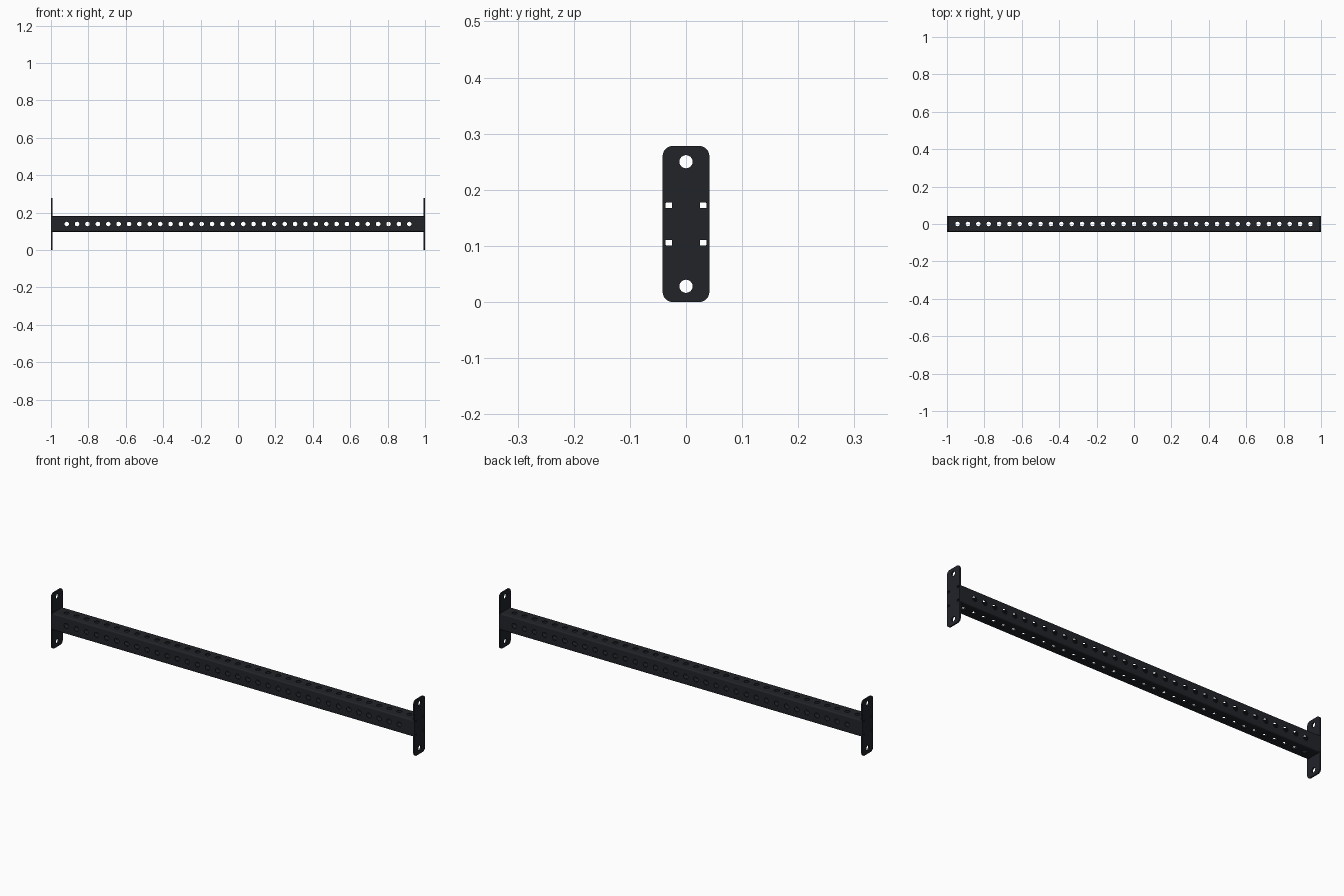
import bpy, bmesh, math
from mathutils import Matrix, Vector

if "Cube" in bpy.data.objects:
    bpy.data.objects.remove(bpy.data.objects["Cube"])

W, H = 0.0832, 0.278        # plate width and height
ZC = H / 2                  # beam axis height
T = 0.007                   # plate thickness
PITCH, R = 0.0555, 0.0122   # hole pitch and radius

paint = bpy.data.materials.new("black_paint")
paint.diffuse_color = (0.015, 0.017, 0.022, 1)
paint.use_nodes = True
paint.node_tree.nodes["Principled BSDF"].inputs["Base Color"].default_value = paint.diffuse_color


def make_object(name, bm):
    bmesh.ops.recalc_face_normals(bm, faces=bm.faces)
    mesh = bpy.data.meshes.new(name)
    bm.to_mesh(mesh)
    bm.free()
    mesh.materials.append(paint)
    ob = bpy.data.objects.new(name, mesh)
    bpy.context.collection.objects.link(ob)
    return ob


def rounded_rect(w, h, r, seg):
    """Closed (y, z) outline with arc corners."""
    pts = []
    for k, (sy, sz) in enumerate([(1, 1), (-1, 1), (-1, -1), (1, -1)]):
        for i in range(seg + 1):
            a = (k + i / seg) * math.pi / 2
            pts.append((sy * (w / 2 - r) + r * math.cos(a),
                        sz * (h / 2 - r) + r * math.sin(a)))
    return pts


def ring(bm, pts, x):
    return [bm.verts.new((x, y, ZC + z)) for y, z in pts]


def bridge(bm, a, b):
    for i in range(len(a)):
        j = (i + 1) % len(a)
        bm.faces.new((a[i], a[j], b[j], b[i]))


def add_hole(bm, centre, axis, depth, radius=R):
    rot = Vector((0, 0, 1)).rotation_difference(Vector(axis)).to_matrix().to_4x4()
    bmesh.ops.create_cone(bm, cap_ends=True, segments=24, radius1=radius, radius2=radius,
                          depth=depth, matrix=Matrix.Translation(centre) @ rot)


def cut(ob, bm):
    cutter = make_object("hole_cutter", bm)
    cutter.hide_render = True
    mod = ob.modifiers.new("holes", 'BOOLEAN')
    mod.operation, mod.solver, mod.object = 'DIFFERENCE', 'EXACT', cutter
    bpy.ops.object.select_all(action='DESELECT')
    bpy.context.view_layer.objects.active = ob
    ob.select_set(True)
    bpy.ops.object.modifier_apply(modifier=mod.name)
    bpy.data.objects.remove(cutter)
    bpy.ops.object.shade_smooth_by_angle(angle=math.radians(35))
    wn = ob.modifiers.new("weighted", 'WEIGHTED_NORMAL')
    wn.keep_sharp = True


# Hollow square beam
bm = bmesh.new()
wall, xe = 0.0035, 1 - T
outer = rounded_rect(W, W, 0.007, 4)
inner = rounded_rect(W - 2 * wall, W - 2 * wall, 0.0035, 4)
loops = [ring(bm, p, x) for p, x in ((outer, -xe), (outer, xe), (inner, xe), (inner, -xe))]
for i in range(4):
    bridge(bm, loops[i], loops[(i + 1) % 4])
beam = make_object("square_beam", bm)

# Hole rows: sideways and vertical, staggered by half a pitch
bm = bmesh.new()
for i in range(34):
    add_hole(bm, ((i - 16.5) * PITCH, 0, ZC), (0, 1, 0), 0.2)
for i in range(35):
    add_hole(bm, ((i - 17) * PITCH, 0, ZC), (0, 0, 1), 0.2)
cut(beam, bm)

# End plates with bolt holes and small drain slots
for side, name in ((-1, "left_end_plate"), (1, "right_end_plate")):
    bm = bmesh.new()
    outline = rounded_rect(W, H, 0.018, 8)
    a, b = ring(bm, outline, side), ring(bm, outline, side * xe)
    bridge(bm, a, b)
    bm.faces.new(a)
    bm.faces.new(b)
    plate = make_object(name, bm)
    bm = bmesh.new()
    xm = side * (1 - T / 2)
    for s in (-1, 1):
        add_hole(bm, (xm, 0, ZC + s * 0.111), (1, 0, 0), 0.03, 0.0118)
        for t in (-1, 1):
            bmesh.ops.create_cube(bm, size=1, matrix=Matrix.Translation(
                (xm, s * 0.0308, ZC + t * 0.0335)) @ Matrix.Diagonal((0.03, 0.0115, 0.0098, 1)))
    cut(plate, bm)
